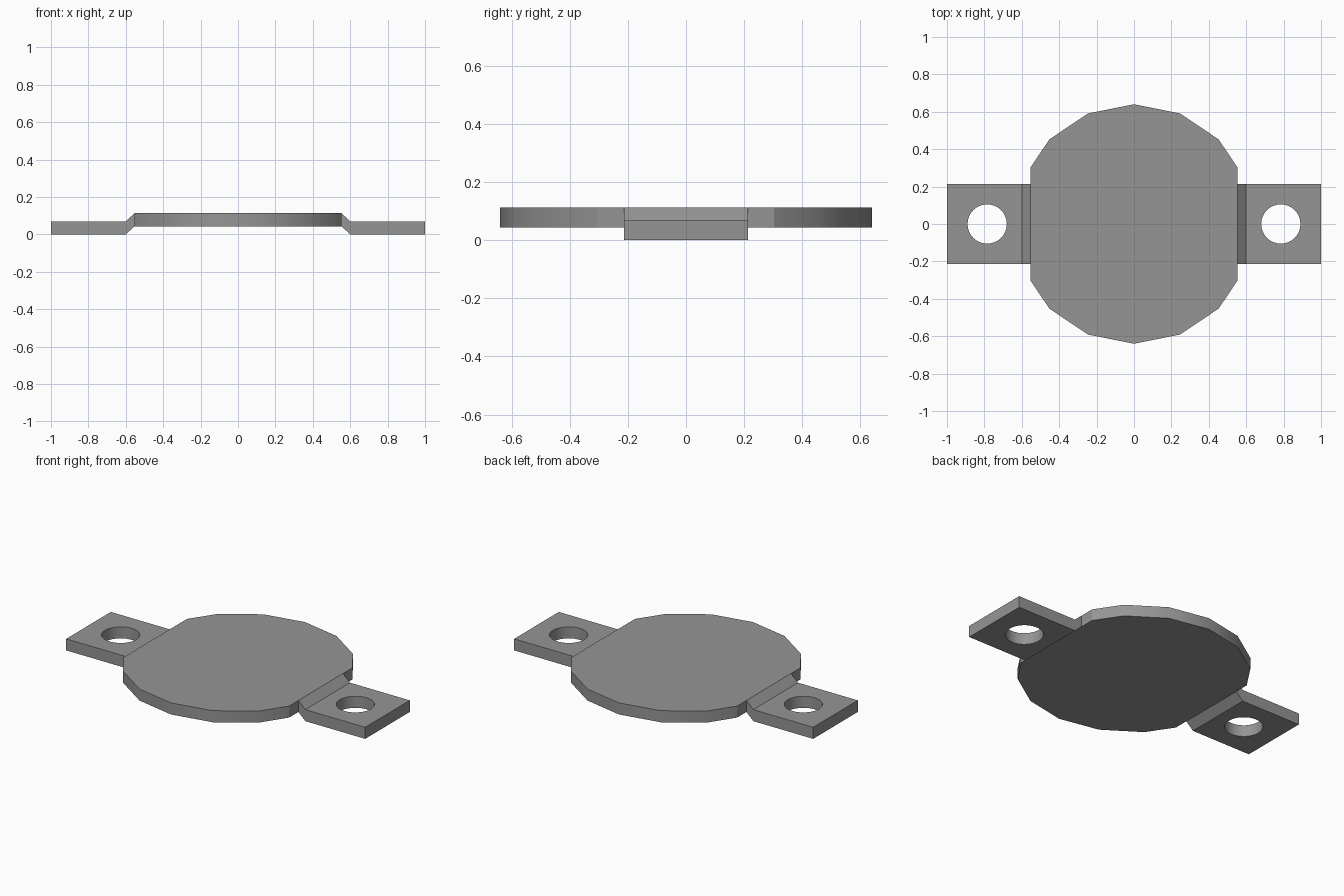
import bpy, bmesh, math
from mathutils import Vector

cube = bpy.data.objects.get("Cube")
if cube:
    bpy.data.objects.remove(cube, do_unlink=True)

THICK = 0.07      # sheet thickness
RISE = 0.043      # height of the disc above the tabs
FLAT_X = 0.553    # clipped sides of the disc
BEND_X = 0.6      # where the ramp meets the flat tab
TAB_Y = 0.213     # half width of a tab

grey = bpy.data.materials.new("Plain grey")
grey.use_nodes = True
grey.diffuse_color = (0.3, 0.3, 0.3, 1)
grey.node_tree.nodes["Principled BSDF"].inputs["Base Color"].default_value = (0.3, 0.3, 0.3, 1)


def thicken(bm):
    """Extrude all flat faces upward into a closed slab."""
    ext = bmesh.ops.extrude_face_region(bm, geom=bm.faces[:], use_keep_orig=True)
    verts = [g for g in ext["geom"] if isinstance(g, bmesh.types.BMVert)]
    bmesh.ops.translate(bm, verts=verts, vec=(0, 0, THICK))
    bmesh.ops.recalc_face_normals(bm, faces=bm.faces[:])


def finish(bm, name):
    """Turn the bmesh into a named, shaded object."""
    mesh = bpy.data.meshes.new(name)
    bm.to_mesh(mesh)
    bm.free()
    mesh.materials.append(grey)
    obj = bpy.data.objects.new(name, mesh)
    bpy.context.collection.objects.link(obj)
    bpy.ops.object.select_all(action='DESELECT')
    obj.select_set(True)
    bpy.context.view_layer.objects.active = obj
    bpy.ops.object.shade_smooth_by_angle(angle=math.radians(30))
    return obj


# Disc: sixteen-sided plate with its left and right sides cut straight
bm = bmesh.new()
bmesh.ops.create_circle(bm, cap_ends=True, segments=16, radius=0.64)
for side in (-1, 1):
    bmesh.ops.bisect_plane(bm, geom=bm.verts[:] + bm.edges[:] + bm.faces[:],
                           plane_co=(side * FLAT_X, 0, 0), plane_no=(side, 0, 0),
                           clear_outer=True)
bmesh.ops.translate(bm, verts=bm.verts[:], vec=(0, 0, RISE))
thicken(bm)
finish(bm, "disc")

# Tabs: drilled plate whose inner end is drawn up into a ramp
bm = bmesh.new()
outline = [(BEND_X, -TAB_Y), (1, -TAB_Y), (1, TAB_Y), (BEND_X, TAB_Y)]
hole = [(0.785 + 0.105 * math.cos(i * math.tau / 32), 0.105 * math.sin(i * math.tau / 32))
        for i in range(32)]
for loop in (outline, hole):
    vs = [bm.verts.new((x, y, 0)) for x, y in loop]
    for i, v in enumerate(vs):
        bm.edges.new((v, vs[(i + 1) % len(vs)]))
bmesh.ops.triangle_fill(bm, edges=bm.edges[:], use_beauty=True, normal=(0, 0, 1))
thicken(bm)

inner = [f for f in bm.faces if abs(f.calc_center_median().x - BEND_X) < 1e-4]
ext = bmesh.ops.extrude_face_region(bm, geom=inner)
bmesh.ops.translate(bm, verts=[g for g in ext["geom"] if isinstance(g, bmesh.types.BMVert)],
                    vec=Vector((FLAT_X - BEND_X, 0, RISE)))
# Open the ramp where it joins the disc, and drop any face left inside the bend
hidden = [f for f in bm.faces if abs(f.normal.x) > 0.9
          and all(v.co.x < BEND_X + 1e-4 for v in f.verts)
          and max(v.co.x for v in f.verts) - min(v.co.x for v in f.verts) < 1e-4]
bmesh.ops.delete(bm, geom=hidden, context='FACES_ONLY')
bmesh.ops.recalc_face_normals(bm, faces=bm.faces[:])
tabs = finish(bm, "mounting_tabs")
mirror = tabs.modifiers.new("Mirror", 'MIRROR')
mirror.use_axis[0] = True
mirror.use_clip = False
mirror.use_mirror_merge = False
